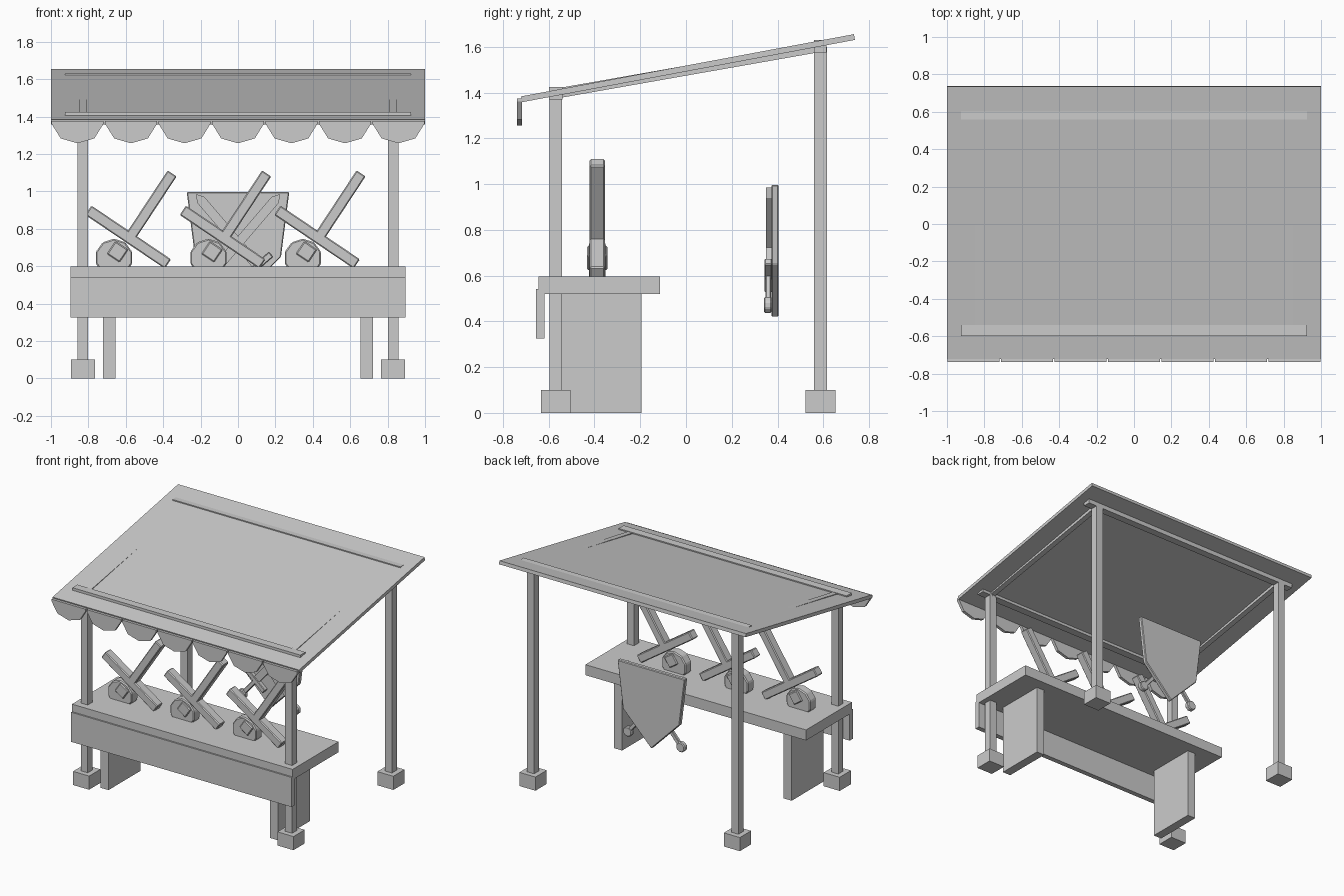
import bpy, bmesh, math
from mathutils import Vector

cube = bpy.data.objects.get("Cube")
if cube:
    bpy.data.objects.remove(cube, do_unlink=True)

grey = bpy.data.materials.new("plain_grey")
grey.use_nodes = True
colour = (0.6, 0.6, 0.6, 1)
grey.diffuse_color = colour
grey.node_tree.nodes["Principled BSDF"].inputs["Base Color"].default_value = colour


def prism(name, pts, a, b, axis="y", bevel=0):
    """Extrude an outline from a to b; it lies in xz for axis y, in yz for axis x."""
    def place(p, d):
        return (p[0], d, p[1]) if axis == "y" else (d, p[0], p[1])
    bm = bmesh.new()
    face = bm.faces.new([bm.verts.new(place(p, a)) for p in pts])
    new = bmesh.ops.extrude_face_region(bm, geom=[face])["geom"]
    bmesh.ops.translate(bm, vec=Vector(place((0, 0), b - a)),
                        verts=[v for v in new if isinstance(v, bmesh.types.BMVert)])
    bmesh.ops.recalc_face_normals(bm, faces=bm.faces)
    mesh = bpy.data.meshes.new(name)
    bm.to_mesh(mesh)
    bm.free()
    mesh.materials.append(grey)
    obj = bpy.data.objects.new(name, mesh)
    bpy.context.collection.objects.link(obj)
    if bevel:
        mod = obj.modifiers.new("edges", "BEVEL")
        mod.width, mod.segments = bevel, 1


def box(name, x, y, z):
    prism(name, [(x[0], z[0]), (x[1], z[0]), (x[1], z[1]), (x[0], z[1])], y[0], y[1])


def bar(name, start, end, width, y, bevel=0, point=0):
    """Slanted bar in the xz plane, optionally with a pointed end."""
    s, e = Vector(start), Vector(end)
    along = (e - s).normalized()
    side = Vector((-along.y, along.x)) * width / 2
    pts = [s + side, s - side, e - side - along * point]
    if point:
        pts.append(e)
    pts.append(e + side - along * point)
    prism(name, pts, y[0], y[1], bevel=bevel)


def disc(name, centre, radius, sides, y, bevel, turn):
    pts = [(centre[0] + radius * math.cos(turn + math.tau * i / sides),
            centre[1] + radius * math.sin(turn + math.tau * i / sides)) for i in range(sides)]
    prism(name, pts, y[0], y[1], bevel=bevel)


# Sloping roof, cross beams and scalloped valance
prism("roof", [(-.716, 1.358), (-.721, 1.383), (.734, 1.655), (.738, 1.63)], -1, 1, "x")
box("front_beam", (-.925, .925), (-.598, -.54), (1.37, 1.425))
box("back_beam", (-.925, .925), (.56, .615), (1.575, 1.63))
for i in range(7):
    c = (i - 3) * .286
    prism("valance_scallop", [(c - .138, 1.375), (c - .138, 1.36), (c - .09, 1.283), (c, 1.257),
                              (c + .09, 1.283), (c + .138, 1.36), (c + .138, 1.375)],
          -.738, -.716)

# Posts, feet, side rails and counter legs
for s, side in ((-1, "right"), (1, "left")):
    for end, y, top in (("front", -.569, 1.4), ("back", .588, 1.6)):
        x = s * .829
        box(f"{end}_{side}_post", (x - .028, x + .028), (y - .028, y + .028), (.05, top))
        box(f"{end}_{side}_foot", (x - .065, x + .065), (y - .065, y + .065), (0, .1))
    prism(f"{side}_rail", [(-.56, 1.375), (.58, 1.576), (.58, 1.62), (-.56, 1.419)],
          s * .83 - .02, s * .83 + .02, "x")
    box(f"{side}_counter_leg", (s * .688 - .033, s * .688 + .033), (-.565, -.195), (0, .53))

# Counter
box("counter_top", (-.895, .895), (-.645, -.113), (.52, .597))
box("counter_apron", (-.895, .895), (-.656, -.619), (.325, .542))

# Three hilts standing on the counter
for i in range(3):
    dx = i * .505
    y = (-.421, -.355)
    bar("hilt_guard", (-.8, .899), (-.375, .612), .06, y, .006) if not dx else \
        bar("hilt_guard", (-.8 + dx, .899), (-.375 + dx, .612), .06, y, .006)
    bar("hilt_grip", (-.58 + dx, .75), (-.352 + dx, 1.096), .058, y, .006)
    disc("hilt_disc", (-.663 + dx, .645), .102, 10, (-.424, -.352), .007, math.pi / 10)
    disc("hilt_peg", (-.644 + dx, .677), .058, 4, (-.432, -.344), .006, math.radians(11))

# Hanging shield with two crossed swords
prism("shield", [(-.274, .997), (-.23, .65), (0, .417), (.23, .65), (.274, .997)],
      .373, .405, bevel=.005)
for s in (-1, 1):
    pommel, tip = Vector((s * .215, .472)), Vector((-s * .225, .985))
    along = (tip - pommel).normalized()
    side = Vector((-along.y, along.x)) * .095
    guard = pommel + along * .17
    bar("sword_blade", guard, tip, .05, (.35, .376), point=.04)
    bar("sword_guard", guard - side, guard + side, .034, (.343, .376), .004)
    bar("sword_grip", pommel, guard, .03, (.348, .372), .004)
    disc("sword_pommel", pommel, .038, 8, (.34, .375), .006, math.pi / 8)
